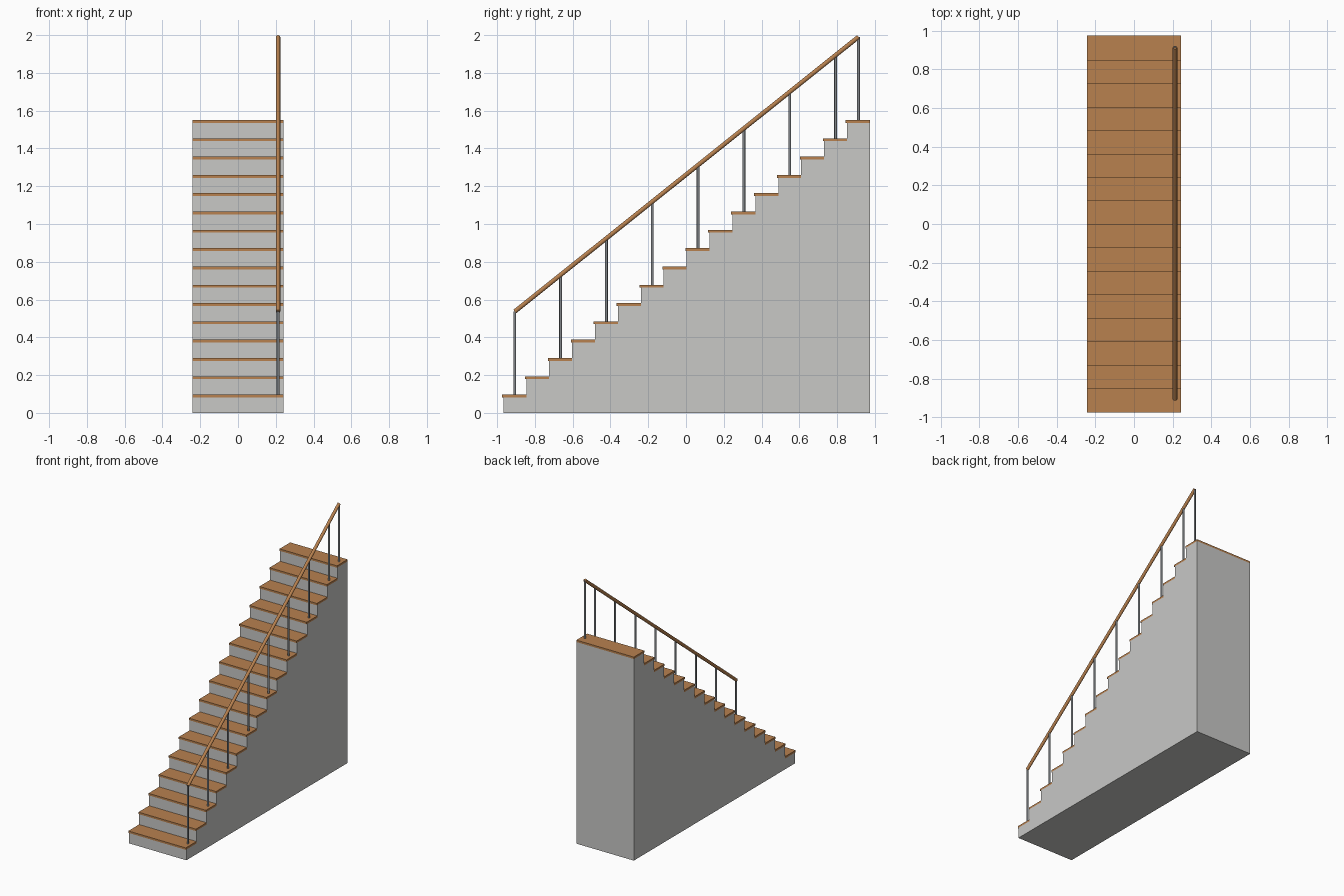
import bpy, bmesh, math
from mathutils import Vector

if "Cube" in bpy.data.objects:
    bpy.data.objects.remove(bpy.data.objects["Cube"])

N = 16
RISE, RUN = 0.0969, 0.1213
Y0 = -0.967            # first riser
HALF_W = 0.242
THICK, NOSE = 0.015, 0.007
RAIL_X = 0.212


def material(name, color):
    m = bpy.data.materials.new(name)
    m.diffuse_color = (*color, 1)
    m.use_nodes = True
    m.node_tree.nodes["Principled BSDF"].inputs["Base Color"].default_value = m.diffuse_color
    return m


CONCRETE = material("concrete grey", (0.58, 0.58, 0.565))
WOOD = material("warm wood", (0.48, 0.22, 0.078))
STEEL = material("steel grey", (0.22, 0.235, 0.25))


def finish(name, bm, mat):
    bmesh.ops.recalc_face_normals(bm, faces=bm.faces)
    me = bpy.data.meshes.new(name)
    bm.to_mesh(me)
    bm.free()
    me.materials.append(mat)
    ob = bpy.data.objects.new(name, me)
    bpy.context.collection.objects.link(ob)
    return ob


def prism(name, profile, mat):
    """Extrude a (y, z) profile across the stair width."""
    bm = bmesh.new()
    f = bm.faces.new([bm.verts.new((-HALF_W, y, z)) for y, z in profile])
    out = bmesh.ops.extrude_face_region(bm, geom=[f])
    moved = [v for v in out["geom"] if isinstance(v, bmesh.types.BMVert)]
    bmesh.ops.translate(bm, verts=moved, vec=(2 * HALF_W, 0, 0))
    return finish(name, bm, mat)


def rod(name, a, b, radius, mat, sides=16):
    a, b = Vector(a), Vector(b)
    bm = bmesh.new()
    bmesh.ops.create_cone(bm, cap_ends=True, segments=sides, radius1=radius,
                          radius2=radius, depth=(b - a).length)
    for f in bm.faces:
        f.smooth = len(f.verts) == 4
    for e in bm.edges:
        e.smooth = all(len(f.verts) == 4 for f in e.link_faces)
    ob = finish(name, bm, mat)
    ob.location = (a + b) / 2
    ob.rotation_euler = (b - a).to_track_quat("Z", "Y").to_euler()
    return ob


# solid stepped body
profile = [(Y0 + N * RUN, 0), (Y0, 0)]
for i in range(N):
    z = (i + 1) * RISE - THICK
    profile += [(Y0 + i * RUN, z), (Y0 + (i + 1) * RUN, z)]
prism("stair_body", profile, CONCRETE)

# wooden treads with a slight nosing
for i in range(N):
    y1, y2, z = Y0 + i * RUN - NOSE, Y0 + (i + 1) * RUN, (i + 1) * RISE
    prism(f"tread_{i + 1}", [(y1, z - THICK), (y2, z - THICK), (y2, z), (y1, z)], WOOD)


# railing: posts on every other tread plus the last one
def rail_point(i):
    return (RAIL_X, Y0 + (i + 0.5) * RUN, (i + 1) * RISE + 0.44)


for i in list(range(0, N, 2)) + [N - 1]:
    x, y, z = rail_point(i)
    rod(f"post_{i + 1}", (x, y, (i + 1) * RISE), (x, y, z), 0.0073, STEEL)

rod("handrail", rail_point(0), rail_point(N - 1), 0.0118, WOOD)
